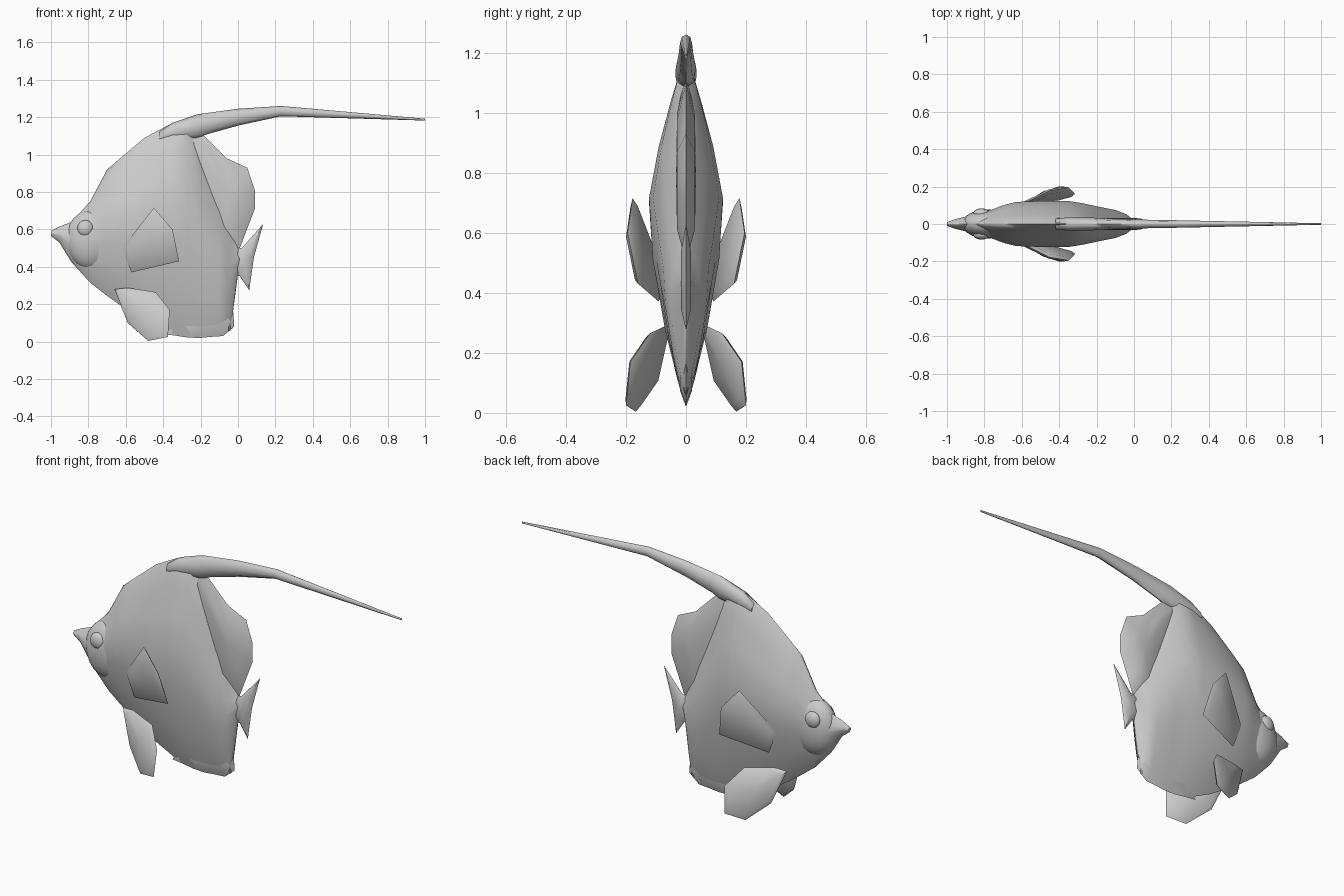
import bpy, bmesh, math
from mathutils import Vector

if "Cube" in bpy.data.objects:
    bpy.data.objects.remove(bpy.data.objects["Cube"])


def finish(name, bm, angle=50):
    bmesh.ops.remove_doubles(bm, verts=bm.verts, dist=0.0005)
    bmesh.ops.recalc_face_normals(bm, faces=bm.faces)
    me = bpy.data.meshes.new(name)
    bm.to_mesh(me)
    bm.free()
    ob = bpy.data.objects.new(name, me)
    bpy.context.collection.objects.link(ob)
    bpy.ops.object.select_all(action='DESELECT')
    bpy.context.view_layer.objects.active = ob
    ob.select_set(True)
    bpy.ops.object.shade_smooth_by_angle(angle=math.radians(angle))
    return ob


def loft(name, rings, angle=50):
    """Skin a row of equal-sized closed rings and cap both ends."""
    bm = bmesh.new()
    vs = [[bm.verts.new(p) for p in r] for r in rings]
    n = len(vs[0])
    for a, b in zip(vs, vs[1:]):
        for i in range(n):
            j = (i + 1) % n
            bm.faces.new((a[i], a[j], b[j], b[i]))
    bm.faces.new(vs[0])
    bm.faces.new(vs[-1])
    return finish(name, bm, angle)


def fin(name, pts, thick, centre=None, inset=0.7):
    """Padded blade: thin rim, thicker inset ring on both faces."""
    pts = [Vector(p) for p in pts]
    c = Vector(centre) if centre else sum(pts, Vector()) / len(pts)
    nrm = Vector()
    for a, b in zip(pts, pts[1:] + pts[:1]):
        nrm += (a - c).cross(b - c)
    nrm.normalize()
    bm = bmesh.new()
    rim = [bm.verts.new(p) for p in pts]
    n = len(pts)
    for s in (-1, 1):
        ring = [bm.verts.new(c + (p - c) * inset + nrm * s * thick) for p in pts]
        mid = bm.verts.new(c + nrm * s * thick * 1.1)
        for i in range(n):
            j = (i + 1) % n
            bm.faces.new((rim[i], rim[j], ring[j], ring[i]))
            bm.faces.new((ring[i], ring[j], mid))
    return finish(name, bm, 60)


# Body: lens-shaped sections (x, bottom z, top z, half width)
stations = [(-1.0, .565, .592, .010), (-.955, .53, .615, .026), (-.89, .425, .64, .042),
            (-.79, .315, .75, .066), (-.70, .245, .92, .10), (-.63, .195, .98, .118),
            (-.5, .11, 1.09, .123), (-.35, .035, 1.17, .123), (-.27, .022, 1.18, .11),
            (-.2, .02, 1.0, .095), (-.1, .03, .78, .075), (-.04, .06, .62, .052),
            (0, .36, .5, .02), (.03, .40, .47, .008)]
section = [(.07, .24), (.22, .58), (.42, .9), (.6, 1), (.75, .74), (.88, .42), (.96, .2)]
rings = []
for x, zb, zt, w in stations:
    h = zt - zb
    side = [(x, w * k, zb + h * t) for t, k in section]
    rings.append([(x, 0, zb)] + side + [(x, 0, zt)] + [(p[0], -p[1], p[2]) for p in reversed(side)])
loft("body", rings, 70)

# Long trailing dorsal streamer: (x, bottom z, top z, half width)
stream = [(-.42, 1.06, 1.125, .03), (-.35, 1.07, 1.17, .035), (-.22, 1.085, 1.215, .034),
          (-.17, 1.107, 1.222, .03), (0, 1.155, 1.245, .024), (.23, 1.205, 1.26, .02),
          (1.0, 1.182, 1.192, .004)]
rings = []
for x, zb, zt, w in stream:
    rings.append([(x, w * math.cos(a), (zb + zt) / 2 + (zt - zb) / 2 * math.sin(a))
                  for a in [math.tau * i / 8 for i in range(8)]])
loft("dorsal_streamer", rings, 70)


def flat(pts):
    return [(x, 0, z) for x, z in pts]


# Thin fins on the centre plane
fin("soft_dorsal_fin", flat([(-.3, 1.14), (-.18, 1.10), (-.06, .98), (.05, .93), (.09, .81),
                             (.09, .71), (.04, .58), (.01, .5), (-.1, .5), (-.2, .8)]),
    .03, (-.04, 0, .78), .6)
fin("anal_fin", flat([(-.4, .04), (-.23, .02), (-.08, .03), (-.02, .08), (-.03, .22),
                      (.0, .36), (0, .45), (-.15, .42), (-.3, .2)]), .02, (-.12, 0, .2))
fin("tail_fin", flat([(-.03, .5), (.02, .50), (.135, .63), (.085, .45), (.06, .275),
                      (.01, .35), (-.03, .36)]), .016, (.03, 0, .43), .55)

# Paired parts
for s, side in ((-1, "right"), (1, "left")):
    def mir(pts):
        return [(x, y * s, z) for x, y, z in pts]
    fin("pectoral_fin_" + side, mir([(-.62, .095, .50), (-.45, .178, .715), (-.35, .195, .60),
                                     (-.315, .16, .43), (-.57, .09, .37)]), .013, inset=.85)
    fin("pelvic_fin_" + side, mir([(-.66, .06, .28), (-.59, .072, .288), (-.44, .12, .265),
                                   (-.365, .185, .17), (-.375, .2, .025), (-.48, .167, .004),
                                   (-.59, .10, .10)]), .013, inset=.85)
    # Eye
    bm = bmesh.new()
    bmesh.ops.create_uvsphere(bm, u_segments=12, v_segments=8, radius=.045)
    for v in bm.verts:
        v.co = Vector((v.co.x - .815, v.co.y * .6 + s * .057, v.co.z + .605))
    finish("eye_" + side, bm, 80)

# Cheek plates around the head
bm = bmesh.new()
bmesh.ops.create_uvsphere(bm, u_segments=20, v_segments=12, radius=1)
for v in bm.verts:
    v.co = Vector((v.co.x * .135 - .785, v.co.y * .078, v.co.z * .16 + .545))
finish("cheeks", bm, 80)
